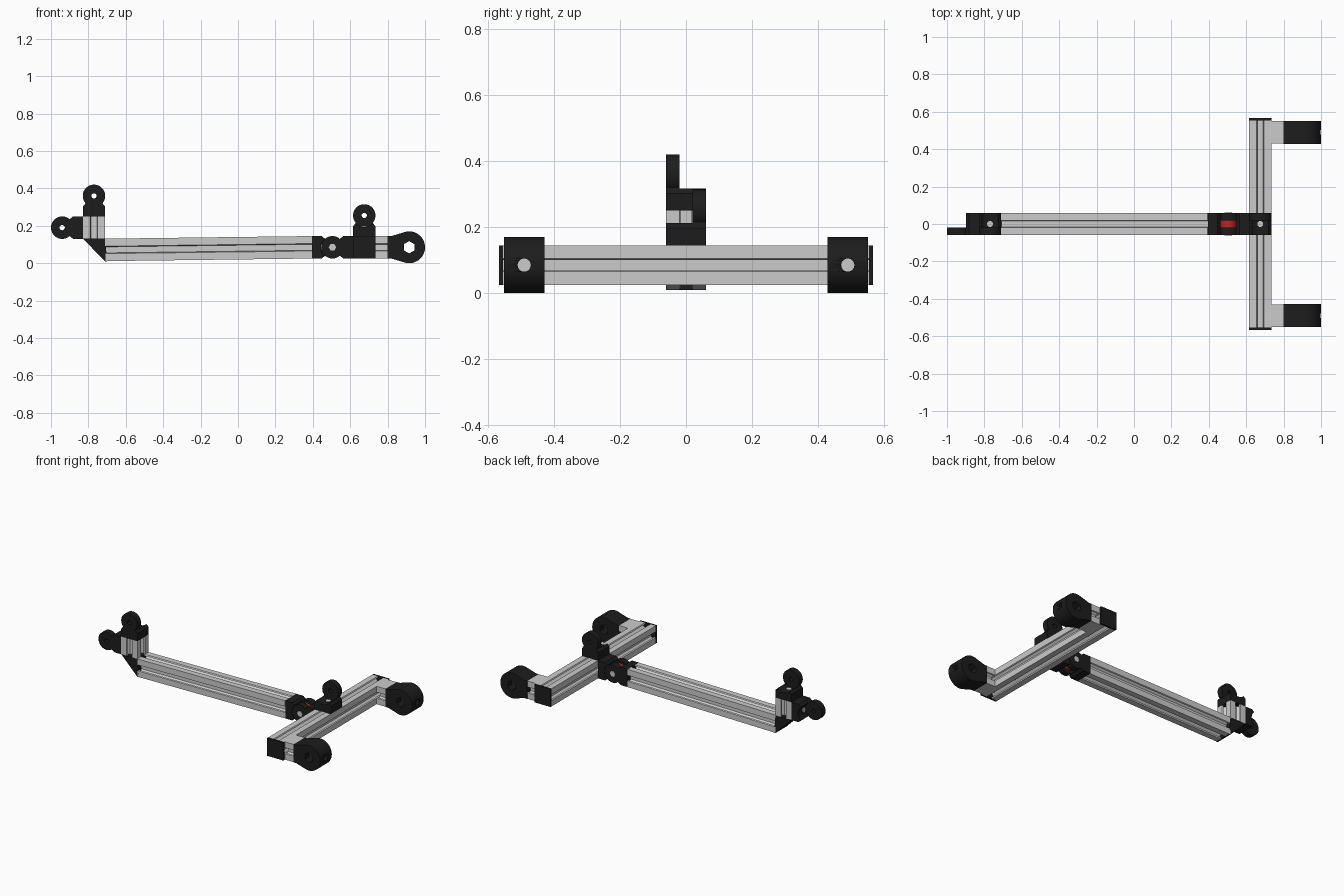
import bpy, bmesh
from math import sin, cos, pi, radians, sqrt, asin
from mathutils import Matrix, Vector

if "Cube" in bpy.data.objects:
    bpy.data.objects.remove(bpy.data.objects["Cube"])


def material(name, rgb):
    m = bpy.data.materials.new(name)
    m.diffuse_color = (*rgb, 1)
    m.use_nodes = True
    m.node_tree.nodes["Principled BSDF"].inputs["Base Color"].default_value = m.diffuse_color
    return m


BLACK = material("black_plastic", (0.012, 0.012, 0.012))
RED = material("red_plastic", (0.5, 0.02, 0.02))
X, Y, Z = Vector((1, 0, 0)), Vector((0, 1, 0)), Vector((0, 0, 1))


def circle(r, n=32, cx=0.0, cy=0.0, start=0.0):
    return [(cx + r * cos(start + 2 * pi * i / n), cy + r * sin(start + 2 * pi * i / n)) for i in range(n)]


def arc(r, cx, a0, a1, n):
    return [(cx + r * cos(a0 + (a1 - a0) * i / n), r * sin(a0 + (a1 - a0) * i / n)) for i in range(n + 1)]


def prism(name, loops, w0, w1, u, w, origin, mat=None):
    """Extrude a 2D outline (later loops are holes) along w from w0 to w1."""
    cu = bpy.data.curves.new(name, 'CURVE')
    cu.dimensions, cu.fill_mode, cu.extrude = '2D', 'BOTH', (w1 - w0) / 2
    for pts in loops:
        sp = cu.splines.new('POLY')
        sp.points.add(len(pts) - 1)
        for p, (a, b) in zip(sp.points, pts):
            p.co = (a, b, 0, 1)
        sp.use_cyclic_u = True
    tmp = bpy.data.objects.new(name, cu)
    bpy.context.collection.objects.link(tmp)
    dg = bpy.context.evaluated_depsgraph_get()
    me = bpy.data.meshes.new_from_object(tmp.evaluated_get(dg))
    bpy.data.objects.remove(tmp)
    bpy.data.curves.remove(cu)
    w, u = w.normalized(), u.normalized()
    v = w.cross(u)
    mid = Vector(origin) + w * (w0 + w1) / 2
    bm = bmesh.new()
    bm.from_mesh(me)
    bmesh.ops.remove_doubles(bm, verts=bm.verts, dist=1e-5)
    rot = Matrix((u, v, w)).transposed().to_4x4()
    bm.transform(Matrix.Translation(mid) @ rot)
    bmesh.ops.recalc_face_normals(bm, faces=bm.faces)
    bm.to_mesh(me)
    bm.free()
    me.name = name
    me.materials.clear()
    if mat:
        me.materials.append(mat)
    ob = bpy.data.objects.new(name, me)
    bpy.context.collection.objects.link(ob)
    return ob


H = 0.06  # half width of the slotted bar


def slot_section(sides=(1, 1, 1, 1)):
    """Slotted bar section; sides flags = +v, -u, -v, +u."""
    half = [(0.02, H), (0.016, 0.052), (0.034, 0.050), (0.034, 0.042), (0.018, 0.026)]
    groove = half + [(-a, b) for a, b in reversed(half)]
    pts = []
    for k, on in enumerate(sides):
        c, s = round(cos(k * pi / 2)), round(sin(k * pi / 2))
        for a, b in [(H, H)] + (groove if on else []):
            pts.append((a * c - b * s, a * s + b * c))
    return pts


def bar(name, start, end, u, sides=(1, 1, 1, 1), hole=True):
    d = Vector(end) - Vector(start)
    loops = [slot_section(sides)] + ([circle(0.012, 16)] if hole else [])
    prism(name, loops, 0, d.length, u, d, start)


def hinge(name, origin, u, side):
    """Hinge half: chamfered base block plus an eye on one y side."""
    a = asin(0.045 / 0.06)
    root = [(0, H), (0, -H), (0.052, -H)]
    eye = root + arc(H, 0.11, pi + a, 3 * pi - a, 40) + [(0.052, H)]
    saddle = root + arc(0.062, 0.11, pi + a * 0.95, pi - a * 0.95, 14) + [(0.052, H)]
    e0, e1 = sorted((side * 0.02, side * H))
    b0, b1 = sorted((side * 0.02, -side * H))
    prism(name + "_eye", [eye, circle(0.014, 24, 0.11)], e0, e1, u, Y, origin, BLACK)
    prism(name + "_base", [saddle], b0, b1, u, Y, origin, BLACK)
    prism(name + "_screw", [circle(0.016, 24)], 0.03, 0.053, Y, u, origin)


C = 0.085  # height of the cross bar centre

# Long, slightly tilted main bar
bar("main_bar", (-0.71, 0, 0.071), (0.395, 0, C), Y)

# Rear mitre block, short post and its two hinge halves
prism("mitre_block", [[(-0.83, -0.131), (-0.71, -0.131), (-0.70, -0.01), (-0.71, -0.01)]],
      -H, H, X, Y, (0, 0, 0), BLACK)
bar("short_post", (-0.77, 0, 0.13), (-0.77, 0, 0.25), X)
hinge("post_top_hinge", (-0.77, 0, 0.25), Z, -1)
hinge("post_side_hinge", (-0.83, 0, 0.19), -X, -1)

# Pivot joint between main bar and cross bar
hinge("pivot_rear", (0.395, 0, C), X, 1)
hinge("pivot_front", (0.615, 0, C), -X, -1)
prism("pivot_washer", [circle(0.042)], -0.019, 0.019, X, Y, (0.505, 0, C), RED)
prism("pivot_bolt", [circle(0.02, 6)], -0.062, 0.062, X, Y, (0.505, 0, C))

# Cross bar with upper hinge half
bar("cross_bar", (0.675, -0.554, C), (0.675, 0.554, C), X)
hinge("cross_top_hinge", (0.675, 0, 0.145), Z, 1)

# Both ends: cap, short arm and eyelet foot
R, EX = 0.085, 0.115
t = pi * 0.62
foot_outline = [(0, H), (0, -H), (0.02, -H)] + arc(R, EX, -t, t, 40) + [(0.02, H)]
square = [(-H, -H), (H, -H), (H, H), (-H, H)]
for s, tag in ((-1, "near"), (1, "far")):
    y = s * 0.49
    prism("end_cap_" + tag, [square], 0.554, 0.567, X, Y * s, (0.675, 0, C), BLACK)
    bar("arm_" + tag, (0.735, y, C), (0.80, y, C), Y, (0, 1, 0, 1), hole=False)
    foot = prism("eyelet_foot_" + tag, [foot_outline, circle(0.033, 6, EX, 0, pi / 2)],
                 -0.062, 0.062, X, Y, (0.80, y, C), BLACK)
    # Bolt bore running lengthwise through the foot
    bore = prism("bore_cutter_" + tag, [circle(0.02, 24)], -0.05, 0.3, Y, X, (0.80, y, C))
    bore.hide_render = True
    bore.hide_set(True)
    cut = foot.modifiers.new("bore", 'BOOLEAN')
    cut.operation, cut.solver, cut.object = 'DIFFERENCE', 'EXACT', bore

# Smooth round faces, keep hard edges
for ob in bpy.context.collection.objects:
    if not ob.hide_render:
        ob.select_set(True)
        bpy.context.view_layer.objects.active = ob
bpy.ops.object.shade_smooth_by_angle(angle=radians(20))
